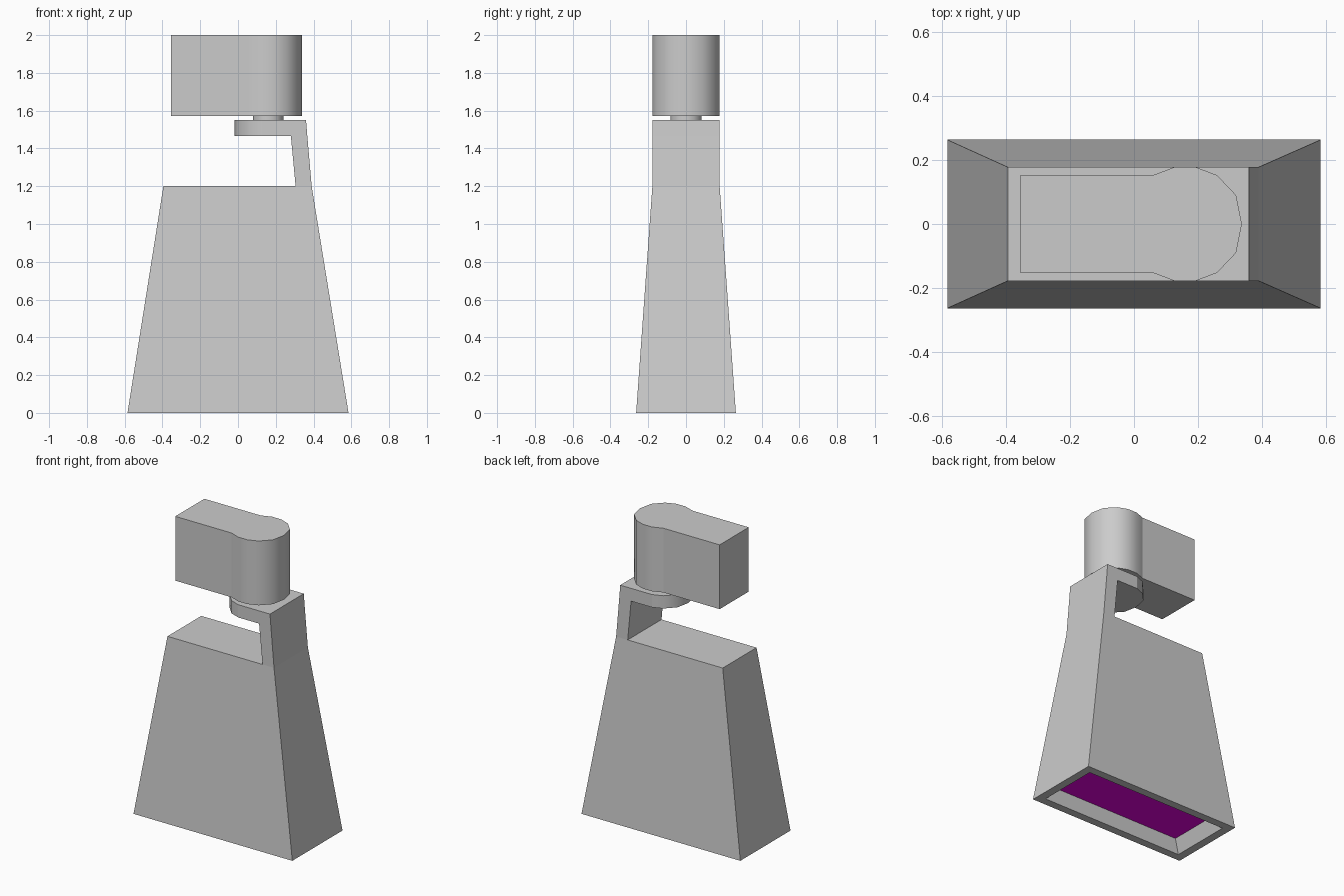
import bpy, bmesh

if "Cube" in bpy.data.objects:
    bpy.data.objects.remove(bpy.data.objects["Cube"])

# Quarter of the rounded end, relative to the pivot axis
PX = 0.16
QUARTER = [(0.178, 0.0), (0.16, 0.09), (0.1, 0.153), (0.034, 0.178)]


def rect(x0, x1, h, z):
    return [(x0, -h, z), (x1, -h, z), (x1, h, z), (x0, h, z)]


def loft(name, rings, smooth=(), cap_start=True, cap_end=True):
    """Join equal-length rings with quads; `smooth` lists side segments shaded smooth."""
    bm = bmesh.new()
    loops = [[bm.verts.new(p) for p in r] for r in rings]
    n = len(rings[0])
    for a, b in zip(loops, loops[1:]):
        for i in range(n):
            j = (i + 1) % n
            f = bm.faces.new((a[i], a[j], b[j], b[i]))
            f.smooth = i in smooth
    if cap_start:
        bm.faces.new(loops[0][::-1])
    if cap_end:
        bm.faces.new(loops[-1])
    me = bpy.data.meshes.new(name)
    bm.to_mesh(me)
    bm.free()
    ob = bpy.data.objects.new(name, me)
    bpy.context.collection.objects.link(ob)
    return ob


def column(name, outline, z0, z1, smooth):
    return loft(name, [[(x, y, z) for x, y in outline] for z in (z0, z1)], smooth)


# Tapered body with a recessed underside
loft("body", [rect(-0.49, 0.49, 0.19, 0.09),
              rect(-0.53, 0.53, 0.21, 0.0),
              rect(-0.585, 0.585, 0.264, 0.0),
              rect(-0.395, 0.39, 0.178, 1.2)], cap_start=False)

# Coloured panel in the recess
panel_mat = bpy.data.materials.new("purple")
panel_mat.diffuse_color = (0.8, 0.0, 0.75, 1)
panel_mat.use_nodes = True
panel_mat.node_tree.nodes["Principled BSDF"].inputs["Base Color"].default_value = panel_mat.diffuse_color
panel = loft("underside_panel", [rect(-0.49, 0.49, 0.19, 0.09)], cap_end=False)
panel.data.materials.append(panel_mat)

# Upright arm
loft("arm", [rect(0.305, 0.39, 0.178, 1.2),
             rect(0.28, 0.367, 0.178, 1.465),
             rect(0.28, 0.36, 0.178, 1.55)], cap_start=False)

# Rounded half outlines, counter-clockwise
right_half = [(x, -y) for x, y in QUARTER[::-1]] + QUARTER[1:]
left_half = [(-x, -y) for x, y in right_half]

# Shelf with a rounded left end
shelf = [(PX + x, y) for x, y in left_half] + [(0.28, -0.178), (0.28, 0.178)]
column("shelf", shelf, 1.465, 1.55, range(6))

# Pivot disc
disc = [(PX + x * 0.46, y * 0.46) for x, y in right_half + left_half]
column("pivot", disc, 1.54, 1.58, range(14))

# Head: box merging into a round column
shoulder = [(PX - 0.034, 0.178), (PX - 0.1, 0.153)]
head = [(x, -y) for x, y in shoulder[::-1]]
head += [(PX + x, y) for x, y in right_half] + shoulder
head += [(-0.355, 0.153), (-0.355, -0.153)]
column("head", head, 1.572, 2.0, range(10))

# Make the panel and all surfaces face outward
flip = bmesh.new()
flip.from_mesh(panel.data)
bmesh.ops.reverse_faces(flip, faces=flip.faces[:])
flip.to_mesh(panel.data)
flip.free()
